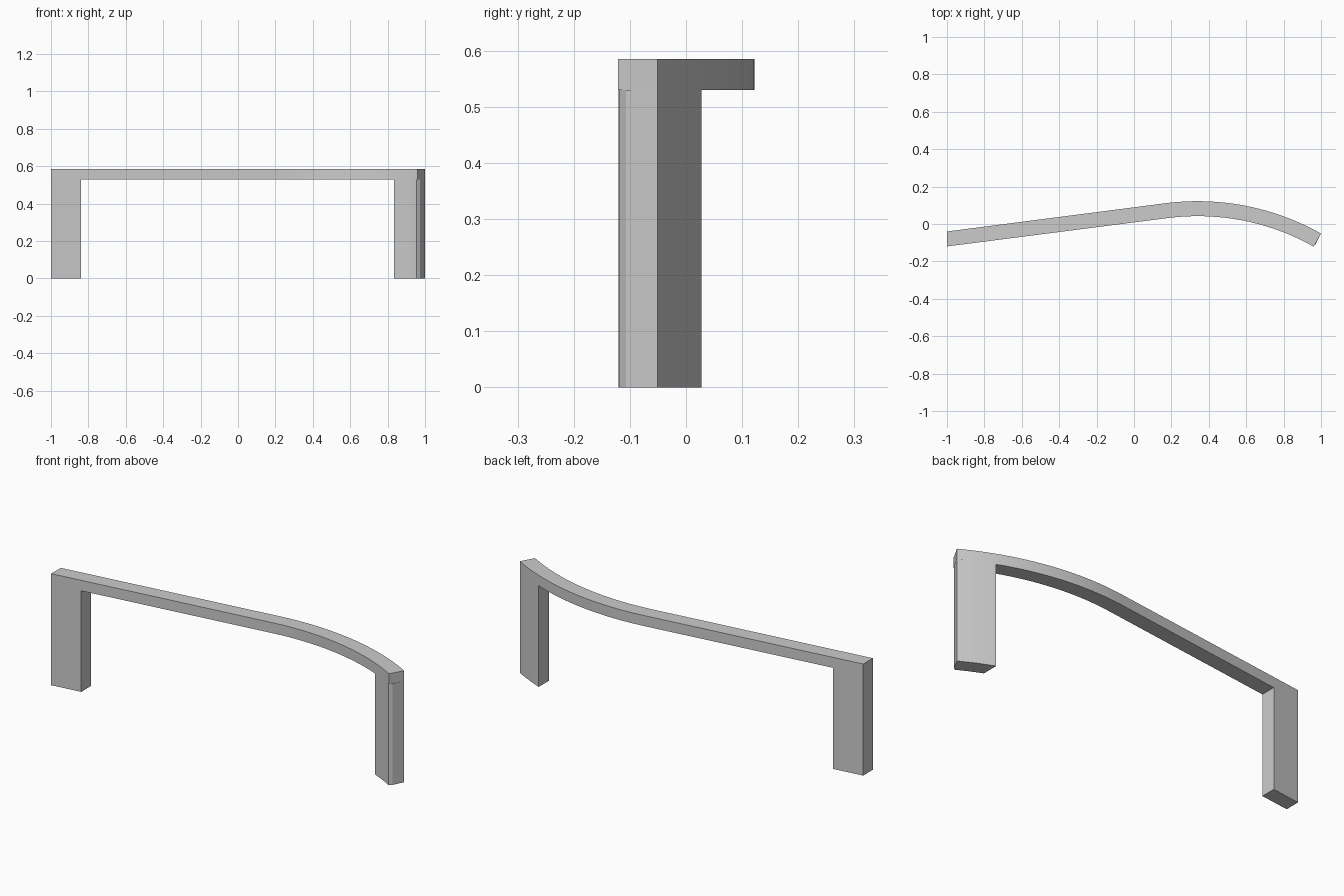
import bpy, bmesh
from math import sin, cos, radians, sqrt

if "Cube" in bpy.data.objects:
    bpy.data.objects.remove(bpy.data.objects["Cube"])

THICK = 0.08                      # plan thickness of the panel
CX, CY, R = 0.34, -1.223, 1.345   # centre and outer radius of the curved end
BEAM_Z, TOP = 0.53, 0.585
A0, A1 = radians(-7.4), radians(29.4)


def prism(name, outline, z0, z1):
    """Extrude a plan outline from z0 to z1."""
    bm = bmesh.new()
    face = bm.faces.new([bm.verts.new((x, y, z0)) for x, y in outline])
    res = bmesh.ops.extrude_face_region(bm, geom=[face])
    verts = [v for v in res["geom"] if isinstance(v, bmesh.types.BMVert)]
    bmesh.ops.translate(bm, verts=verts, vec=(0, 0, z1 - z0))
    bmesh.ops.recalc_face_normals(bm, faces=bm.faces)
    mesh = bpy.data.meshes.new(name)
    bm.to_mesh(mesh)
    bm.free()
    obj = bpy.data.objects.new(name, mesh)
    bpy.context.collection.objects.link(obj)
    bpy.context.view_layer.objects.active = obj
    obj.select_set(True)
    bpy.ops.object.shade_smooth_by_angle(angle=radians(20))
    obj.select_set(False)


def arc(r, n=24):
    """Plan points around the curved end."""
    angles = [A0 + (A1 - A0) * i / n for i in range(n + 1)]
    return [(CX + r * sin(a), CY + r * cos(a)) for a in angles]


def arc_y(x, r):
    return CY + sqrt(r * r - (x - CX) ** 2)


# top rail: straight run leading into the curved end
outer = [(-1, -0.04)] + arc(R)
inner = [(-1, -0.12)] + arc(R - THICK)
prism("top_rail", outer + inner[::-1], BEAM_Z, TOP)

# leg under the straight end
s = 0.1295 * 0.16
prism("straight_leg", [(-1, -0.04), (-0.84, -0.04 + s),
                       (-0.84, -0.12 + s), (-1, -0.12)], 0, BEAM_Z)

# leg under the curved end, with a chamfered front corner
back = [(x, arc_y(x, R)) for x in (0.835, 0.876, 0.918, 0.959, 1.0)]
front = [(x, arc_y(x, R - THICK)) for x in (0.835, 0.872, 0.908, 0.945)]
corner = [(0.955, -0.119), (0.972, -0.107)]
prism("curved_leg", back + (front + corner)[::-1], 0, BEAM_Z)
